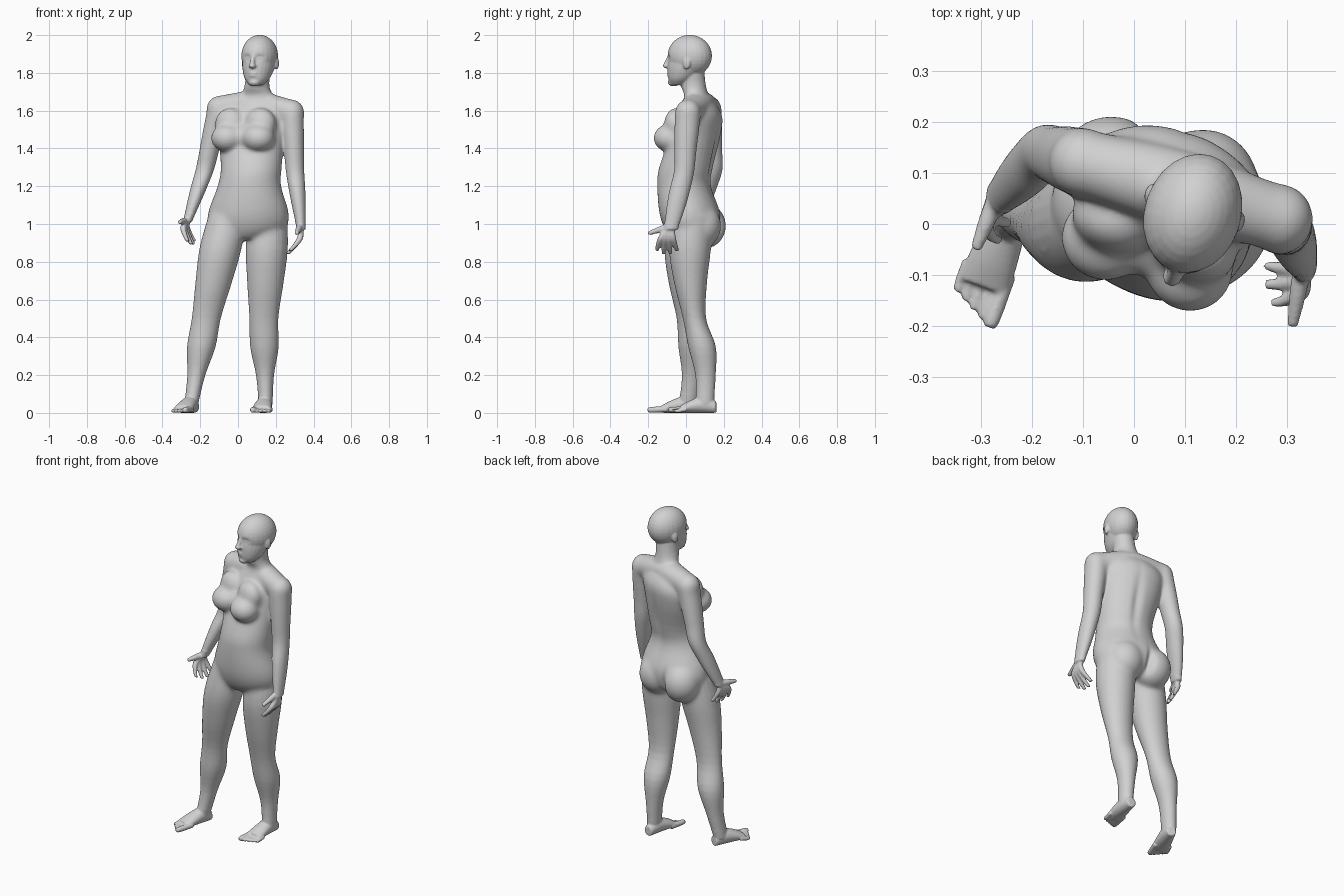
import bpy
import bmesh
from math import sin, cos, pi, exp, radians
from mathutils import Matrix, Vector

if "Cube" in bpy.data.objects:
    bpy.data.objects.remove(bpy.data.objects["Cube"], do_unlink=True)

bm = bmesh.new()
UP = Vector((0, 0, 1))
FORWARD = Vector((0, -1, 0))


def resample(sections, steps=4):
    """Pass a smooth spline through sections of (x, y, z, half width, half depth, yaw)."""
    points = [Vector(tuple(s) + (0,) * (6 - len(s))) for s in sections]
    last = len(points) - 1
    for i in range(last):
        before, start = points[max(i - 1, 0)], points[i]
        end, after = points[i + 1], points[min(i + 2, last)]
        for step in range(steps):
            t = step / steps
            yield ((start * 2) + (end - before) * t
                   + (before * 2 - start * 5 + end * 4 - after) * t ** 2
                   + (start * 3 - before - end * 3 + after) * t ** 3) / 2
    yield points[-1]


def loft(sections, normal=UP, place=Matrix(), sides=24):
    """Skin elliptical rings whose planes all face along the normal."""
    n = Vector(normal).normalized()
    u = Vector((1, 0, 0)) if n == UP else UP.cross(n).normalized()
    v = n.cross(u)
    rings = []
    for x, y, z, width, depth, yaw in resample(sections):
        turn = Matrix.Rotation(radians(yaw), 3, n)
        ring = []
        for k in range(sides):
            angle = 2 * pi * k / sides
            rim = turn @ (u * width * cos(angle) + v * depth * sin(angle))
            ring.append(bm.verts.new(place @ (Vector((x, y, z)) + rim)))
        rings.append(ring)
    for low, high in zip(rings, rings[1:]):
        for k in range(sides):
            j = (k + 1) % sides
            bm.faces.new((low[k], low[j], high[j], high[k]))
    bm.faces.new(rings[0][::-1])
    bm.faces.new(rings[-1])


def ellipsoid(centre, radii, place=Matrix()):
    shape = place @ Matrix.Translation(centre) @ Matrix.Diagonal((*radii, 1))
    bmesh.ops.create_uvsphere(bm, u_segments=24, v_segments=16, radius=1, matrix=shape)


def limb(joints, girths, depths, bows=(0, 0)):
    """Two bones with three girths each; bows bend each bone along y."""
    sections = []
    for bone in range(2):
        start, end = Vector(joints[bone]), Vector(joints[bone + 1])
        for k in range(3):
            t = k / 3
            centre = start.lerp(end, t) + Vector((0, bows[bone] * sin(pi * t), 0))
            girth = girths[bone * 3 + k]
            deep = depths[bone] * (1 - t) + depths[bone + 1] * t
            sections.append((*centre, girth, girth * deep))
    sections.append((*joints[-1], girths[-1], girths[-1] * depths[-1]))
    loft(sections)


def finger(wrist, knuckle, tip, thick):
    """One ray of the hand: palm bone, knuckle, slightly bent finger."""
    bend = knuckle.lerp(tip, 0.5) + (knuckle - wrist) / 8
    path = zip((wrist, knuckle, bend, tip), (1.5, 1.4, 1.1, 0.9))
    loft([(*p, thick * f, thick * f) for p, f in path], normal=tip - wrist, sides=12)


def hand(wrist, palm, spread, curl, thumb):
    """Four fingers fanned about the palm, and a thumb."""
    wrist, palm, spread, curl, thumb = map(Vector, (wrist, palm, spread, curl, thumb))
    for k in range(4):
        fan = k * 2 / 3 - 1
        knuckle = wrist + palm + spread * fan
        tip = knuckle + curl * (1 - fan * fan / 5) + spread * fan * 0.8
        finger(wrist, knuckle, tip, 0.0115)
    finger(wrist, wrist + thumb * 0.45, wrist + thumb, 0.012)


def turned(x, y, yaw):
    return Matrix.Translation((x, y, 0)) @ Matrix.Rotation(radians(yaw), 4, "Z")


def foot(x, y, yaw, inner):
    """A foot pointing forward from its heel, big toe on the inner side."""
    place = turned(x, y, yaw)
    loft([(0, 0, 0.03, 0.027, 0.03), (0, -0.06, 0.045, 0.04, 0.045),
          (0, -0.13, 0.035, 0.048, 0.035), (0, -0.19, 0.02, 0.05, 0.02)],
         normal=FORWARD, place=place)
    for k in range(5):
        reach = 0.26 - 0.011 * k
        across = inner * (0.038 - 0.021 * k)
        size = 0.011 if k else 0.016
        loft([(across, -0.15, 0.02, size, size), (across, 0.02 - reach, size, size, size),
              (across, -reach, size, size * 0.7, size * 0.7)],
             normal=FORWARD, place=place, sides=12)


# Torso and neck, twisting from the hips up to the shoulders
trunk = [(0.04, 0.03, 0.92, 0.1, 0.1), (0.05, 0.03, 0.97, 0.2, 0.14),
         (0.055, 0.02, 1.06, 0.215, 0.16),
         (0.06, -0.01, 1.2, 0.17, 0.14), (0.07, 0, 1.3, 0.163, 0.14),
         (0.07, 0.05, 1.47, 0.18, 0.125), (0.08, 0.07, 1.58, 0.18, 0.11),
         (0.1, 0.06, 1.67, 0.1, 0.065), (0.1, 0.04, 1.73, 0.066, 0.066),
         (0.11, 0.03, 1.82, 0.064, 0.066)]
loft([(*s, max(-20, 22 - 30 * s[2])) for s in trunk], sides=32)

# Bust, upper chest and buttocks
chest = turned(0.065, 0.05, -20)
hips = turned(0.045, 0.09, -8)
ellipsoid((0, -0.085, 1.46), (0.15, 0.075, 0.07), chest)
for side in (-1, 1):
    ellipsoid((side * 0.088, -0.115, 1.455), (0.088, 0.085, 0.075), chest)
    ellipsoid((side * 0.085, -0.075, 1.53), (0.085, 0.065, 0.085), chest)
    ellipsoid((side * 0.09, 0, 0.99), (0.11, 0.11, 0.12), hips)

# Arms with rounded shoulders
left_arm = ((0.285, 0.01, 1.59), (0.302, -0.01, 1.28), (0.335, -0.08, 0.97))
right_arm = ((-0.1, 0.12, 1.61), (-0.175, 0.14, 1.29), (-0.268, 0.05, 1.01))
for joints in (left_arm, right_arm):
    limb(joints, (0.064, 0.06, 0.053, 0.049, 0.044, 0.035, 0.023), (1.1, 1.1, 1.6))
    ellipsoid(joints[0], (0.068, 0.07, 0.07))
loft([(*right_arm[0], 0.065, 0.07), (0.09, 0.07, 1.64, 0.075, 0.065),
      (*left_arm[0], 0.065, 0.07)], normal=(1, -0.25, 0))

# Hands
hand((0.33, -0.08, 0.99), (0, -0.02, -0.06), (0, 0.03, 0), (-0.07, 0, -0.09), (-0.02, -0.12, -0.04))
hand((-0.27, 0.05, 1.02), (-0.01, -0.02, -0.04), (0.01, 0.03, 0), (0.04, -0.01, -0.09),
     (-0.04, -0.1, -0.01))

# Legs and feet
for joints in (((0.16, 0.035, 1.05), (0.137, 0.045, 0.5), (0.146, 0.1, 0.05)),
               ((-0.055, 0.015, 1.05), (-0.168, 0.012, 0.5), (-0.247, 0.01, 0.05))):
    limb(joints, (0.1, 0.112, 0.096, 0.077, 0.076, 0.048, 0.037), (1.1, 0.8, 1.3), (-0.02, 0.025))
foot(0.15, 0.16, -8, -1)
foot(-0.23, 0.055, -20, 1)

# Skull, jaw, chin, nose and lips
head = turned(0.115, 0.02, -18)
ellipsoid((0, 0, 1.89), (0.095, 0.12, 0.111), head)
loft([(0, -0.065, 1.735, 0.035, 0.04), (0, -0.045, 1.77, 0.066, 0.072),
      (0, -0.02, 1.83, 0.084, 0.1), (0, 0, 1.9, 0.085, 0.112)], place=head)
ellipsoid((0, -0.09, 1.75), (0.032, 0.03, 0.022), head)
loft([(0, -0.11, 1.9, 0.01, 0.01), (0, -0.13, 1.84, 0.014, 0.018)], place=head, sides=12)
ellipsoid((0, -0.128, 1.837), (0.02, 0.021, 0.013), head)
ellipsoid((0, -0.11, 1.798), (0.026, 0.014, 0.008), head)
ellipsoid((0, -0.11, 1.785), (0.024, 0.014, 0.008), head)

# Ears
for side in (-1, 1):
    ellipsoid((side * 0.091, 0.012, 1.85), (0.011, 0.02, 0.032), head)

# Fuse every part into one continuous skin
bmesh.ops.recalc_face_normals(bm, faces=bm.faces)
mesh = bpy.data.meshes.new("body")
bm.to_mesh(mesh)
bm.free()
body = bpy.data.objects.new("body", mesh)
bpy.context.collection.objects.link(body)
bpy.ops.object.select_all(action="DESELECT")
bpy.context.view_layer.objects.active = body
body.select_set(True)


def apply_modifier(kind, **settings):
    modifier = body.modifiers.new(kind.lower(), kind)
    for key, value in settings.items():
        setattr(modifier, key, value)
    bpy.ops.object.modifier_apply(modifier=modifier.name)


apply_modifier("REMESH", mode="VOXEL", voxel_size=0.0055)
apply_modifier("SMOOTH", factor=0.5, iterations=3)

# Soften broad forms more than the face, hands and feet, and most of all where forms meet
palms = (Vector((0.3, -0.11, 0.91)), Vector((-0.26, 0.01, 0.95)))
meetings = [(left_arm[0], 0.2), (right_arm[0], 0.2), ((0.05, 0.03, 1), 0.34)]
meetings += [(chest @ Vector((side * 0.08, -0.1, 1.47)), 0.2) for side in (-1, 1)]
broad = body.vertex_groups.new(name="broad")
blend = body.vertex_groups.new(name="blend")
for v in body.data.vertices:
    if 0.1 < v.co.z < 1.73 and all((v.co - p).length > 0.11 for p in palms):
        broad.add([v.index], 1, "REPLACE")
        near = max(2 - 2 * (v.co - Vector(c)).length / r for c, r in meetings)
        blend.add([v.index], min(1, max(0, near)), "REPLACE")
apply_modifier("SMOOTH", factor=0.5, iterations=15, vertex_group="broad")
apply_modifier("SMOOTH", factor=0.5, iterations=80, vertex_group="blend")


def push(centre, radii, move, place=Matrix()):
    """Move the skin along y near a point, with a soft falloff."""
    back = place.inverted()
    shift = place.to_3x3() @ Vector((0, move, 0))
    for v in body.data.vertices:
        offset = back @ v.co - Vector(centre)
        fall = sum((d / r) ** 2 for d, r in zip(offset, radii))
        if fall < 6:
            v.co += shift * exp(-fall)


# Eye sockets and lids
for side in (-1, 1):
    push((side * 0.036, -0.11, 1.882), (0.02, 0.04, 0.013), 0.011, head)
    push((side * 0.036, -0.1, 1.88), (0.013, 0.03, 0.007), -0.006, head)

# Spine furrow and cleft
push((0.1, 0.15, 1.36), (0.025, 0.07, 0.17), -0.012)
push((0.03, 0.19, 0.96), (0.018, 0.07, 0.08), -0.022)

# One plain skin colour
tone = (0.64, 0.64, 0.64, 1)
grey = bpy.data.materials.new("plain grey")
grey.use_nodes = True
grey.diffuse_color = tone
grey.node_tree.nodes["Principled BSDF"].inputs["Base Color"].default_value = tone
body.data.materials.clear()
body.data.materials.append(grey)
bpy.ops.object.shade_smooth()
